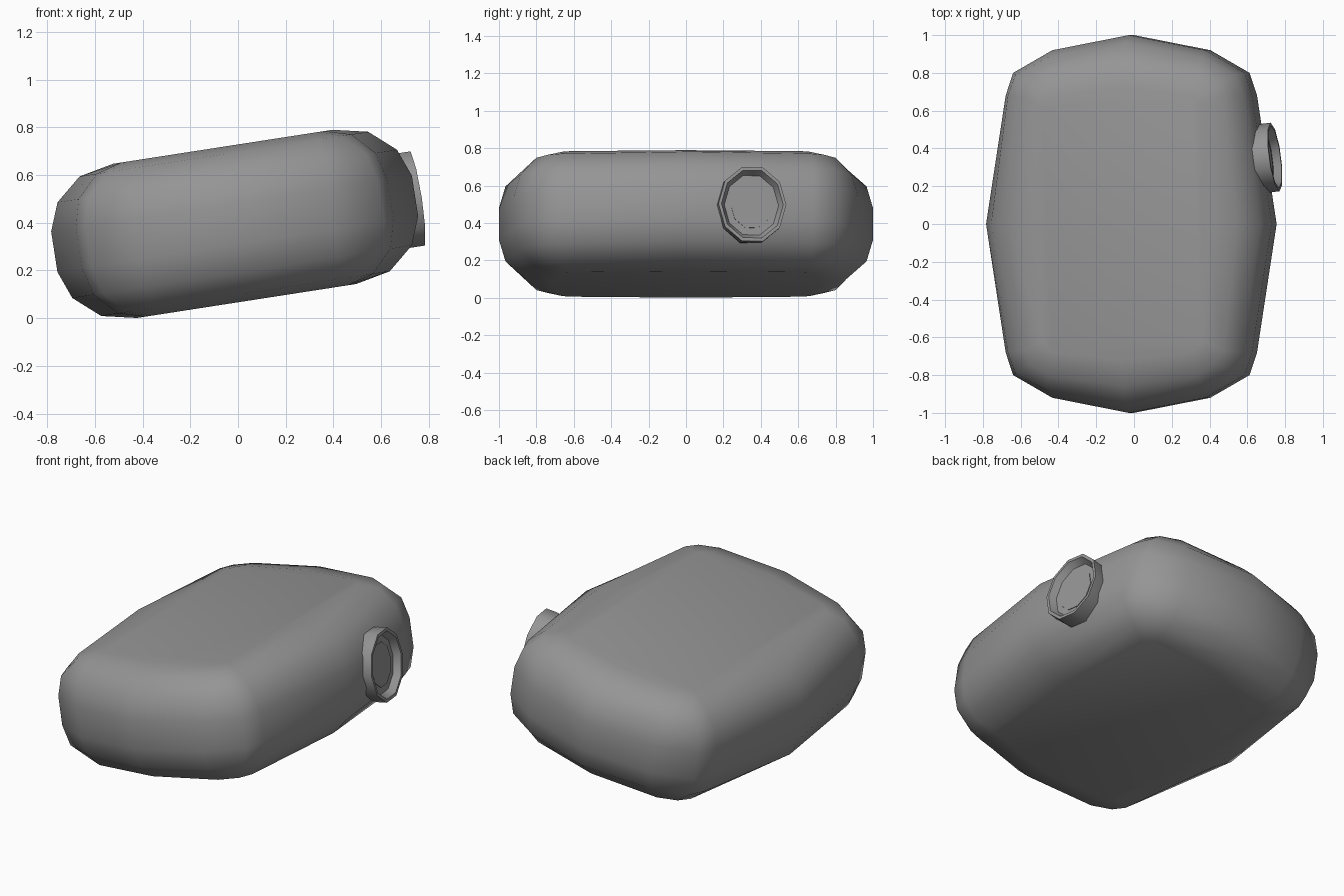
import bpy, bmesh
from math import sin, cos, pi, radians
from mathutils import Matrix, Vector

if "Cube" in bpy.data.objects:
    bpy.data.objects.remove(bpy.data.objects["Cube"])

# Whole model is tilted about the y axis
TILT = Matrix.Translation((-0.014, 0, 0.395)) @ Matrix.Rotation(radians(-8.8), 4, 'Y')

# Dark grey shared by all parts
GREY = bpy.data.materials.new("dark_grey")
GREY.diffuse_color = (0.3, 0.3, 0.3, 1)
GREY.use_nodes = True
GREY.node_tree.nodes["Principled BSDF"].inputs["Base Color"].default_value = GREY.diffuse_color


def loft(name, rings, matrix, angle):
    """Skin a list of closed rings, capping both ends."""
    bm = bmesh.new()
    loops = [[bm.verts.new(p) for p in r] for r in rings]
    n = len(loops[0])
    for a, b in zip(loops, loops[1:]):
        for i in range(n):
            j = (i + 1) % n
            bm.faces.new((a[i], a[j], b[j], b[i]))
    bm.faces.new(loops[0][::-1])
    bm.faces.new(loops[-1])
    bm.transform(matrix)
    bmesh.ops.recalc_face_normals(bm, faces=bm.faces)
    me = bpy.data.meshes.new(name)
    bm.to_mesh(me)
    bm.free()
    me.materials.append(GREY)
    ob = bpy.data.objects.new(name, me)
    bpy.context.collection.objects.link(ob)
    bpy.ops.object.select_all(action='DESELECT')
    ob.select_set(True)
    bpy.context.view_layer.objects.active = ob
    bpy.ops.object.shade_smooth_by_angle(angle=radians(angle))
    return ob


def mirrored(quarter, w):
    """Full plan outline from a quarter running from the x axis to the y axis."""
    half = quarter + [(-x, y) for x, y in quarter[-2::-1]]
    full = half + [(x, -y) for x, y in half[-2:0:-1]]
    return [Vector((x, y, w)) for x, y in full]


# Body: quarter outlines at rising levels, mirrored top to bottom
levels = [
    (0.086, [(0.765, 0), (0.66, 0.68), (0.62, 0.80), (0.41, 0.92), (0, 1.0)]),
    (0.203, [(0.72, 0), (0.63, 0.68), (0.59, 0.79), (0.41, 0.885), (0, 0.965)]),
    (0.296, [(0.612, 0), (0.54, 0.67), (0.50, 0.74), (0.40, 0.80), (0, 0.86)]),
    (0.327, [(0.465, 0), (0.43, 0.62), (0.41, 0.66), (0.37, 0.68), (0, 0.72)]),
]
rings = [mirrored(q, -w) for w, q in levels[::-1]] + [mirrored(q, w) for w, q in levels]
loft("body", rings, TILT, 60)

# Ten-sided socket on the right side, turned to follow the bulging wall
SOCKET = TILT @ Matrix.Translation((0.768, 0.355, -0.012)) @ Matrix.Rotation(radians(7.5), 4, 'Z')


def decagon(scale, depth):
    return [Vector((depth, 0.183 * scale * cos(k * pi / 5), 0.21 * scale * sin(k * pi / 5)))
            for k in range(10)]


loft("socket_ring", [decagon(s, d) for s, d in
     [(0.95, -0.14), (1, -0.06), (1, 0), (0.91, 0), (0.80, -0.04)]], SOCKET, 40)
loft("socket_disc", [decagon(0.61, -0.06), decagon(0.61, -0.036)], SOCKET, 40)
